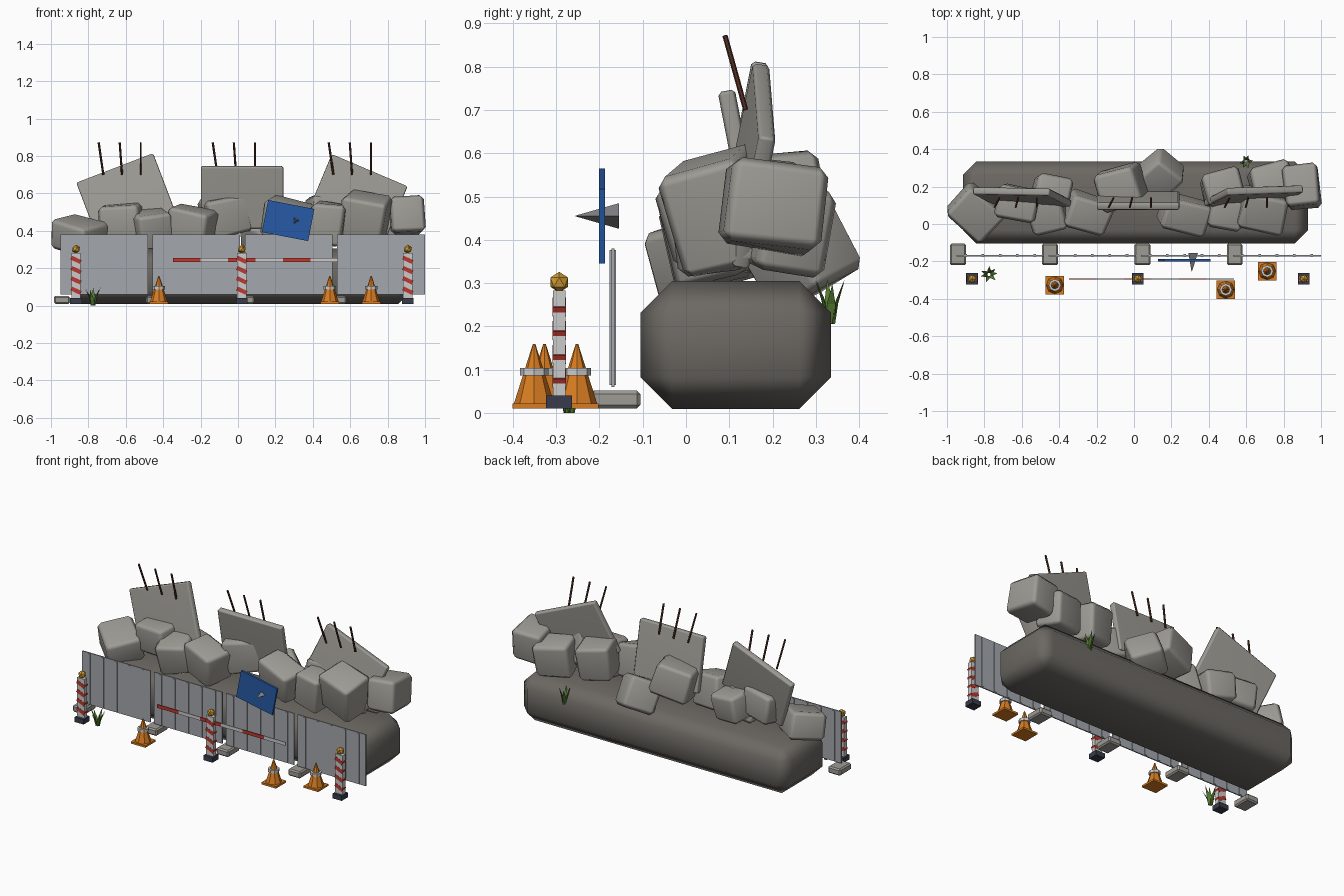
import bpy, bmesh, math, random
from mathutils import Vector

if "Cube" in bpy.data.objects:
    bpy.data.objects.remove(bpy.data.objects["Cube"])

random.seed(4)
R = math.radians


def mat(name, r, g, b):
    m = bpy.data.materials.new(name)
    m.diffuse_color = (r, g, b, 1)
    m.use_nodes = True
    m.node_tree.nodes["Principled BSDF"].inputs["Base Color"].default_value = m.diffuse_color
    return m


DARK = mat("dark_rubble", 0.15, 0.14, 0.125)
STONE = mat("concrete", 0.34, 0.33, 0.30)
FENCE = mat("fence_steel", 0.37, 0.39, 0.42)
RUST = mat("rust", 0.09, 0.03, 0.02)
RED = mat("red", 0.5, 0.04, 0.03)
WHITE = mat("white", 0.6, 0.6, 0.58)
ORANGE = mat("orange", 0.68, 0.20, 0.015)
AMBER = mat("amber", 0.65, 0.33, 0.03)
BLUE = mat("blue", 0.02, 0.10, 0.38)
NAVY = mat("dark_base", 0.04, 0.045, 0.07)
GREEN = mat("green", 0.09, 0.2, 0.03)
GREY = mat("grey", 0.25, 0.25, 0.27)


def finish(name, bm, material, loc=(0, 0, 0), rot=(0, 0, 0), smooth=False):
    bmesh.ops.recalc_face_normals(bm, faces=bm.faces)
    for f in bm.faces:
        f.smooth = smooth
    me = bpy.data.meshes.new(name)
    bm.to_mesh(me)
    bm.free()
    ob = bpy.data.objects.new(name, me)
    ob.location = loc
    ob.rotation_euler = [R(a) for a in rot]
    me.materials.append(material)
    bpy.context.collection.objects.link(ob)
    if smooth:
        ob.modifiers.new("flat_main_faces", 'WEIGHTED_NORMAL')
    return ob


def box(name, loc, size, material, rot=(0, 0, 0), bevel=0, jitter=0, smooth=False):
    bm = bmesh.new()
    bmesh.ops.create_cube(bm, size=1)
    for v in bm.verts:
        v.co = Vector([c * s for c, s in zip(v.co, size)])
        v.co += Vector([random.uniform(-jitter, jitter) for _ in range(3)])
    if bevel:
        bmesh.ops.bevel(bm, geom=bm.edges[:], offset=bevel, segments=1,
                        affect='EDGES', profile=0.5)
    return finish(name, bm, material, loc, rot, smooth)


def cone(name, loc, r1, r2, h, sides, material, rot=(0, 0, 0)):
    bm = bmesh.new()
    bmesh.ops.create_cone(bm, cap_ends=True, segments=sides,
                          radius1=r1, radius2=r2, depth=h)
    return finish(name, bm, material, loc, rot)


def rod(name, a, b, r, material):
    a, b = Vector(a), Vector(b)
    ob = cone(name, (a + b) / 2, r, r, (b - a).length, 6, material)
    ob.rotation_euler = (b - a).to_track_quat('Z', 'Y').to_euler()


# rubble mound
box("rubble_mound", (0.008, 0.115, 0.157), (1.845, 0.44, 0.295), DARK,
    bevel=0.073, smooth=True)

# broken concrete chunks: location, size, rotation
chunks = [
    ((-0.852, 0.06, 0.375), (0.21, 0.25, 0.17), (13, -10, 46)),
    ((-0.62, 0.11, 0.455), (0.22, 0.18, 0.18), (5, -4, -12)),
    ((-0.46, 0.06, 0.41), (0.19, 0.19, 0.19), (12, -12, 15)),
    ((-0.44, 0.18, 0.42), (0.19, 0.15, 0.17), (-8, 10, -15)),
    ((-0.25, 0.06, 0.42), (0.23, 0.18, 0.20), (10, 12, -18)),
    ((-0.07, 0.19, 0.485), (0.23, 0.21, 0.20), (6, -14, 14)),
    ((0.14, 0.262, 0.365), (0.19, 0.19, 0.19), (20, -20, 43)),
    ((0.27, 0.05, 0.46), (0.25, 0.17, 0.20), (12, 13, -14)),
    ((0.47, 0.19, 0.465), (0.20, 0.18, 0.22), (-6, 6, 14)),
    ((0.48, 0.06, 0.44), (0.18, 0.16, 0.22), (5, 8, -10)),
    ((0.68, 0.08, 0.47), (0.24, 0.19, 0.24), (14, 12, -12)),
    ((0.73, 0.23, 0.43), (0.22, 0.17, 0.21), (-10, 6, 15)),
    ((0.898, 0.20, 0.478), (0.18, 0.225, 0.20), (-8, -5, 5)),
]
for i, (loc, size, rot) in enumerate(chunks):
    box(f"concrete_chunk_{i}", loc, size, STONE, rot, 0.022, 0.008, True)

# upright slabs with reinforcing bars
slabs = [((-0.60, 0.145, 0.58), (-10, -21, -1)),
         ((0.022, 0.125, 0.58), (11, 0, 0)),
         ((0.64, 0.15, 0.57), (-10, 23, 2))]
for i, (loc, rot) in enumerate(slabs):
    box(f"broken_slab_{i}", loc, (0.44, 0.04, 0.335), STONE, rot, 0.008, 0, True)
    for j in range(3):
        x = (-0.72, -0.11, 0.51)[i] + j * 0.1
        rod(f"rebar_{i}_{j}", (x, 0.138, 0.70),
            (x - 0.025 + j * 0.0125, 0.09, 0.872), 0.006, RUST)

# corrugated fence panels with block feet
for i in range(4):
    x = -0.716 + i * 0.4935
    box(f"fence_panel_{i}", (x, -0.169, 0.22), (0.468, 0.007, 0.32), FENCE)
    for j in range(5):
        box(f"fence_rib_{i}_{j}", (x - 0.185 + j * 0.0925, -0.169, 0.22),
            (0.014, 0.015, 0.312), FENCE)
    box(f"fence_foot_{i}", (-0.942 + i * 0.4935, -0.163, 0.031),
        (0.085, 0.115, 0.042), STONE, bevel=0.008)

# striped posts with warning lamps
for i, x in enumerate((-0.866, 0.02, 0.908)):
    box(f"post_base_{i}", (x, -0.293, 0.025), (0.062, 0.06, 0.03), NAVY)
    box(f"post_{i}", (x, -0.293, 0.16), (0.05, 0.028, 0.245), WHITE)
    for j in range(4):
        box(f"post_stripe_{i}_{j}", (x, -0.293, 0.08 + j * 0.055),
            (0.056, 0.031, 0.022), RED, (0, 25, 0))
    bm = bmesh.new()
    bmesh.ops.create_icosphere(bm, subdivisions=1, radius=0.024)
    finish(f"warning_lamp_{i}", bm, AMBER, (x, -0.293, 0.302))

# red and white barrier bar
for i in range(6):
    box(f"barrier_bar_{i}", (-0.275 + i * 0.147, -0.294, 0.245),
        (0.147, 0.006, 0.021), WHITE if i % 2 else RED)

# traffic cones
for i, (x, y) in enumerate(((-0.423, -0.327), (0.491, -0.351), (0.712, -0.252))):
    box(f"cone_base_{i}", (x, y, 0.016), (0.1, 0.1, 0.012), ORANGE)
    cone(f"cone_body_{i}", (x, y, 0.085), 0.05, 0.003, 0.148, 8, ORANGE)
    cone(f"cone_collar_{i}", (x, y, 0.095), 0.033, 0.033, 0.018, 8, WHITE)

# tilted blue sign with pointer
box("blue_sign", (0.268, -0.194, 0.455), (0.252, 0.013, 0.175), BLUE, (0, 11, 0))
cone("sign_pointer", (0.308, -0.205, 0.455), 0.034, 0.001, 0.1, 3, GREY, (90, 90, 0))


# grass tufts made of tapered leaning blades
def tuft(name, loc, h, spread, count):
    bm = bmesh.new()
    for k in range(count):
        a = k * math.tau / count + random.uniform(-0.3, 0.3)
        out = Vector((math.cos(a), math.sin(a), 0))
        side = Vector((-out.y, out.x, 0)) * 0.01
        hk = h * random.uniform(0.75, 1)
        mid = out * spread * 0.45 + Vector((0, 0, hk * 0.5))
        tip = out * spread + Vector((0, 0, hk))
        base = [bm.verts.new(p) for p in (out * 0.008 + side, out * 0.008 - side)]
        m = [bm.verts.new(mid + s) for s in (side, -side)]
        t = bm.verts.new(tip)
        bm.faces.new((base[0], base[1], m[1], m[0]))
        bm.faces.new((m[0], m[1], t))
    finish(name, bm, GREEN, loc)


tuft("front_grass", (-0.775, -0.27, 0.0), 0.115, 0.045, 7)
tuft("back_grass", (0.6, 0.333, 0.205), 0.122, 0.036, 6)
